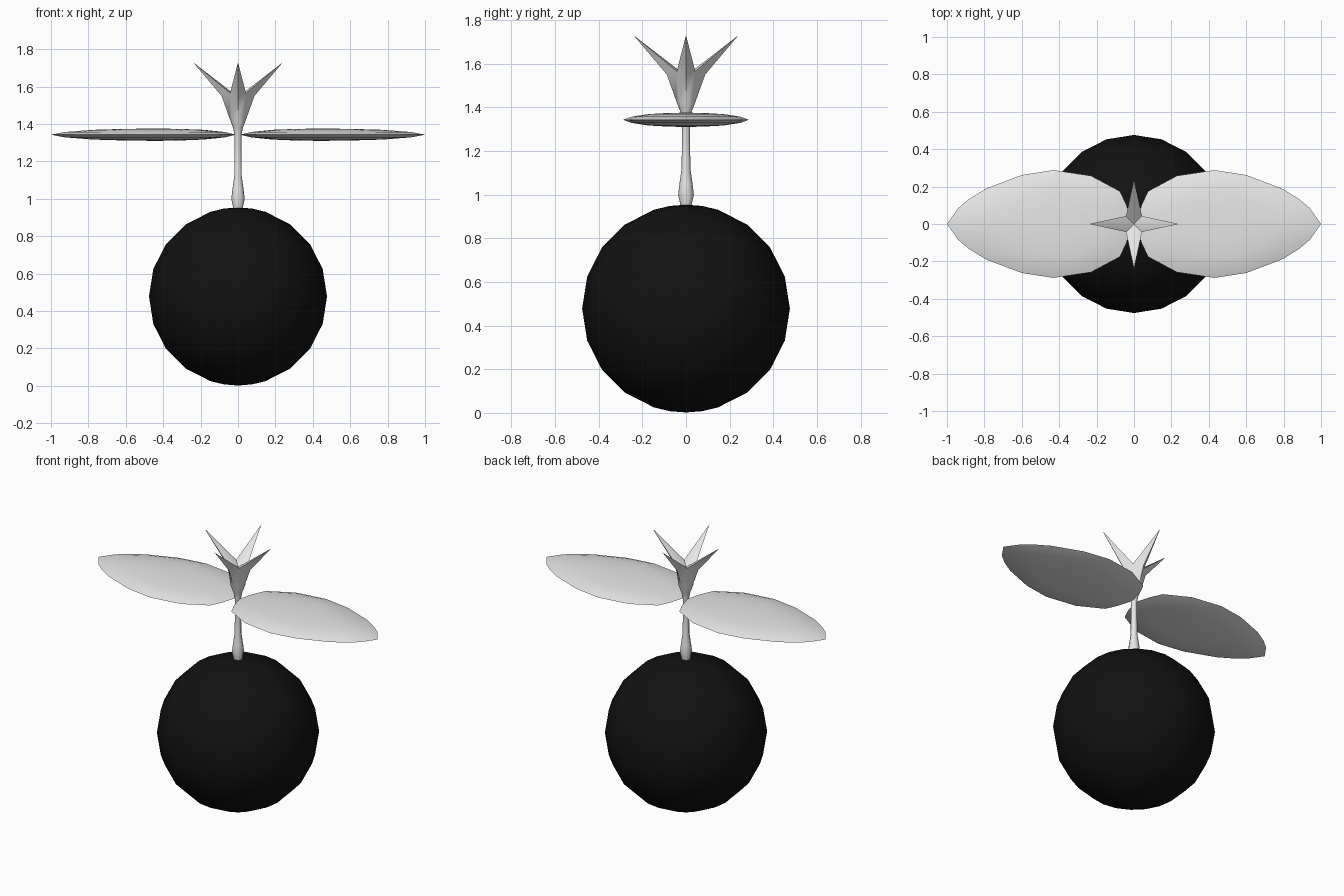
import bpy, math

if "Cube" in bpy.data.objects:
    bpy.data.objects.remove(bpy.data.objects["Cube"])

def material(name, rgb):
    m = bpy.data.materials.new(name)
    m.diffuse_color = (*rgb, 1)
    m.use_nodes = True
    m.node_tree.nodes["Principled BSDF"].inputs["Base Color"].default_value = m.diffuse_color
    return m

BLACK = material("black", (0.006, 0.006, 0.006))
GREY = material("light grey", (0.8, 0.8, 0.8))

def build(name, verts, faces, mat, angle):
    me = bpy.data.meshes.new(name)
    me.from_pydata(verts, [], faces)
    me.materials.append(mat)
    ob = bpy.data.objects.new(name, me)
    bpy.context.collection.objects.link(ob)
    bpy.context.view_layer.objects.active = ob
    ob.select_set(True)
    bpy.ops.object.mode_set(mode='EDIT')
    bpy.ops.mesh.select_all(action='SELECT')
    bpy.ops.mesh.normals_make_consistent(inside=False)
    bpy.ops.object.mode_set(mode='OBJECT')
    bpy.ops.object.shade_smooth_by_angle(angle=math.radians(angle))
    ob.select_set(False)
    return ob

def bridge(rings, n):
    """Quads between consecutive rings of n vertices."""
    return [(r*n + i, r*n + (i+1) % n, (r+1)*n + (i+1) % n, (r+1)*n + i)
            for r in range(rings - 1) for i in range(n)]

def ring(radius, z, n):
    return [(radius*math.cos(2*math.pi*i/n), radius*math.sin(2*math.pi*i/n), z)
            for i in range(n)]

# Ball: 20 sides, with a small extra ring near each pole
N, R, CZ = 20, 0.476, 0.478
angles = [9] + list(range(18, 163, 18)) + [171]
verts = []
for a in angles:
    t = math.radians(a)
    verts += ring(R*math.sin(t), CZ + R*math.cos(t), N)
faces = bridge(len(angles), N)
top, bottom = len(verts), len(verts) + 1
verts += [(0, 0, CZ + R), (0, 0, CZ - R)]
last = (len(angles) - 1)*N
for i in range(N):
    faces += [(top, i, (i+1) % N), (bottom, last + (i+1) % N, last + i)]
build("ball", verts, faces, BLACK, 40)

# Stem flaring into a four-pointed crown
profile = [(0.024, 0.945), (0.036, 1.0), (0.03, 1.05), (0.02, 1.12),
           (0.018, 1.34), (0.026, 1.38), (0.045, 1.43)]
M = 8
verts = []
for r, z in profile:
    verts += ring(r, z, M)
# Crown rim: spike backs on the axes, notches on the diagonals
for i in range(M):
    r, z = (0.088, 1.55) if i % 2 == 0 else (0.06, 1.565)
    a = math.pi*i/4
    verts.append((r*math.cos(a), r*math.sin(a), z))
rings = len(profile) + 1
faces = bridge(rings, M) + [tuple(reversed(range(M)))]
rim = (rings - 1)*M
centre = len(verts)
verts.append((0, 0, 1.545))
for k in range(4):
    back, left, right = rim + 2*k, rim + (2*k + 1) % M, rim + (2*k - 1) % M
    tip = len(verts)
    a = math.pi*k/2
    verts.append((0.24*math.cos(a), 0.24*math.sin(a), 1.73))
    faces += [(back, left, tip), (right, back, tip),
              (left, centre, tip), (centre, right, tip)]
build("stem_and_crown", verts, faces, GREY, 50)

# Leaves: thin lens shapes, mirrored left and right
half = [(0.94, 0.085), (0.88, 0.135), (0.79, 0.19), (0.6, 0.262), (0.43, 0.288),
        (0.23, 0.258), (0.075, 0.175), (0.04, 0.1)]
outline = [(1.0, 0)] + half + [(0.012, 0)] + [(x, -y) for x, y in reversed(half)]
layers = [(0.3, 0.031), (0.6, 0.026), (0.87, 0.014), (1.0, 0),
          (0.87, -0.014), (0.6, -0.026), (0.3, -0.031)]
L, CX, LZ = len(outline), 0.44, 1.343
for name, side in (("right_leaf", 1), ("left_leaf", -1)):
    verts = [(side*(CX + (x - CX)*s), y*s, LZ + h)
             for s, h in layers for x, y in outline]
    faces = bridge(len(layers), L)
    c = len(verts)
    verts += [(side*CX, 0, LZ + 0.033), (side*CX, 0, LZ - 0.033)]
    last = (len(layers) - 1)*L
    for i in range(L):
        j = (i + 1) % L
        faces += [(c, i, j), (c + 1, last + j, last + i)]
    build(name, verts, faces, GREY, 40)
